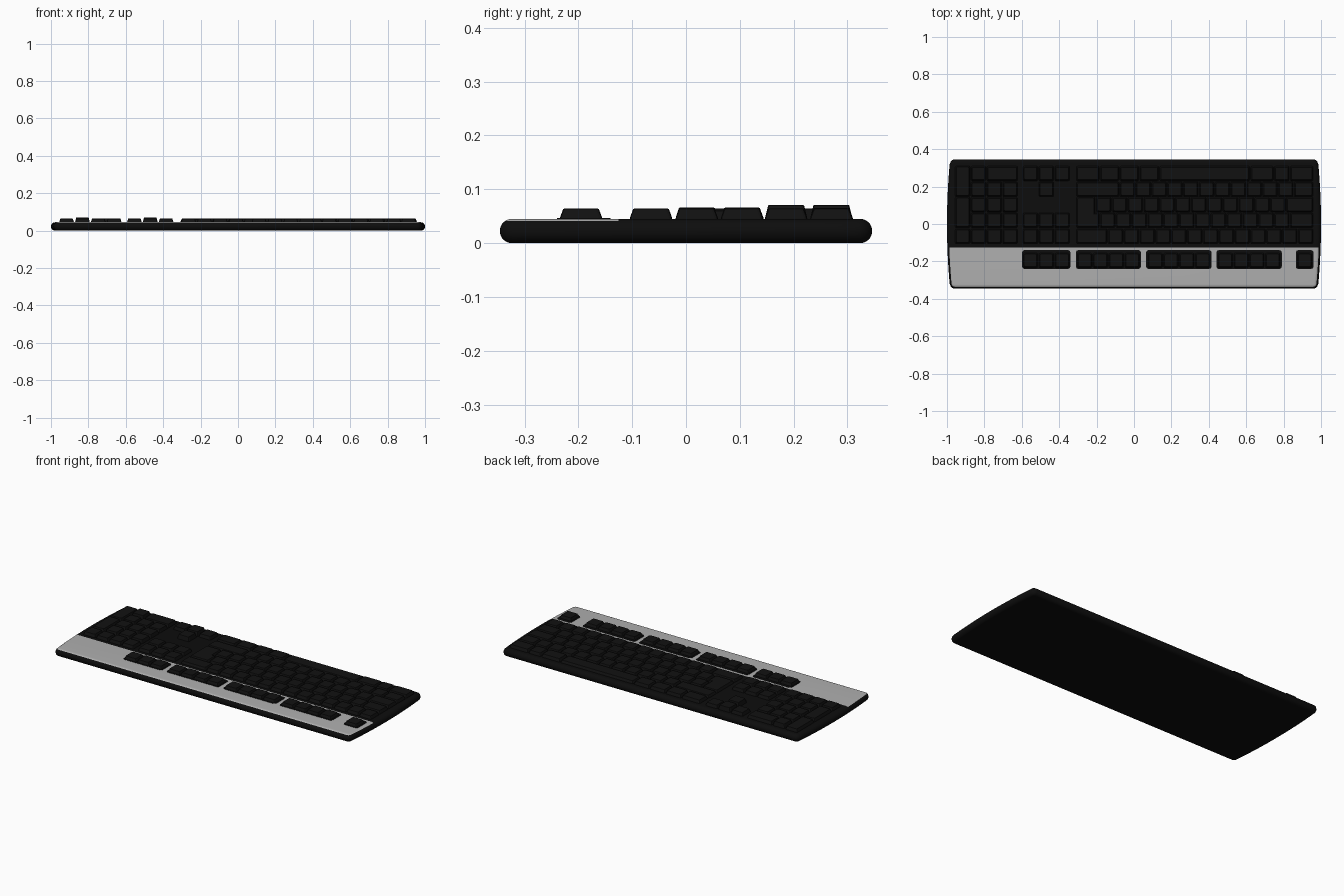
import bpy, bmesh, math

if "Cube" in bpy.data.objects:
    bpy.data.objects.remove(bpy.data.objects["Cube"])

def material(name, v):
    m = bpy.data.materials.new(name)
    m.diffuse_color = (v, v, v, 1)
    m.use_nodes = True
    m.node_tree.nodes["Principled BSDF"].inputs["Base Color"].default_value = m.diffuse_color
    return m

BLACK = material("case black", 0.004)
KEY = material("key black", 0.0055)
GREY = material("panel grey", 0.43)

def finish(name, bm, mats, smooth=False):
    bmesh.ops.recalc_face_normals(bm, faces=bm.faces)
    me = bpy.data.meshes.new(name)
    bm.to_mesh(me)
    bm.free()
    ob = bpy.data.objects.new(name, me)
    bpy.context.collection.objects.link(ob)
    for m in mats:
        me.materials.append(m)
    if smooth:
        bpy.ops.object.select_all(action='DESELECT')
        ob.select_set(True)
        bpy.context.view_layer.objects.active = ob
        bpy.ops.object.shade_smooth_by_angle(angle=math.radians(35))
    return ob

def loft(bm, rings):
    # stack rings of points into a closed solid
    loops = [[bm.verts.new(p) for p in r] for r in rings]
    n = len(loops[0])
    for a, b in zip(loops, loops[1:]):
        for i in range(n):
            bm.faces.new((a[i], a[(i + 1) % n], b[(i + 1) % n], b[i]))
    bm.faces.new(loops[0][::-1])
    bm.faces.new(loops[-1])

def round_rect(cx, cy, w, h, r, z, seg=2):
    pts = []
    for k, (sx, sy) in enumerate(((1, 1), (-1, 1), (-1, -1), (1, -1))):
        for i in range(seg + 1):
            a = (k + i / seg) * math.pi / 2
            pts.append((cx + sx * (w / 2 - r) + r * math.cos(a),
                        cy + sy * (h / 2 - r) + r * math.sin(a), z))
    return pts

# Case: bulged ends, fully rounded rim
R, HY = 0.0225, 0.346

def outline(d, z):
    y1, rc = HY - d, 0.025 - d
    def hx(y):
        return 0.983 + 0.017 * (1 - (y / HY) ** 2) - d
    right = [(hx(y1) - rc + rc * math.sin(a), -y1 + rc - rc * math.cos(a))
             for a in (0, math.pi / 6, math.pi / 3)]
    right += [(hx(y), y) for y in ((-1 + i / 8) * (y1 - rc) for i in range(17))]
    right += [(x, -y) for x, y in right[2::-1]]
    return [(x, y, z) for x, y in right] + [(-x, y, z) for x, y in right[::-1]]

bm = bmesh.new()
rings = []
for i in range(17):
    t = math.pi * (i / 16 - 0.5)
    rings.append(outline(R * (1 - math.cos(t)), R + R * math.sin(t)))
loft(bm, rings)
bmesh.ops.bisect_plane(bm, geom=bm.verts[:] + bm.edges[:] + bm.faces[:],
                       plane_co=(0, -0.125, 0), plane_no=(0, 1, 0))
# grey strip: top of the case behind the main keys
for f in bm.faces:
    c = f.calc_center_median()
    if c.y < -0.125 and c.z > 0.0405:
        f.material_index = 1
finish("case", bm, [BLACK, GREY], True)

# Black trays under the function keys
bm = bmesh.new()
TOP = 2 * R
for x0, x1 in ((0.865, 0.96), (0.44, 0.79), (0.065, 0.415), (-0.311, 0.037), (-0.598, -0.34)):
    c, w = (x0 + x1) / 2, x1 - x0
    loft(bm, [round_rect(c, -0.19, w, 0.1, 0.012, TOP - 0.004),
              round_rect(c, -0.19, w, 0.1, 0.012, TOP + 0.002)])
finish("function_trays", bm, [BLACK])

# Keys: tapered blocks; x runs towards -x because the keyboard faces the back
U = 0.0847
ROWS = [-0.065, 0.020, 0.104, 0.186, 0.270]
FROW = -0.195

def key(bm, x, y, w=1, h=1, top=0.064):
    cx, cy = x - w * U / 2, y + (h - 1) * U / 2
    kw, kh = w * U - 0.005, h * U - 0.005
    loft(bm, [round_rect(cx, cy, kw, kh, 0.006, TOP - 0.003),
              round_rect(cx, cy, kw - 0.002, kh - 0.002, 0.006, TOP + 0.003),
              round_rect(cx, cy, kw - 0.013, kh - 0.013, 0.006, top - 0.001),
              round_rect(cx, cy, kw - 0.017, kh - 0.017, 0.005, top)])

# Main key block
bm = bmesh.new()
layout = [[1] * 13 + [2],
          [1.5] + [1] * 12,
          [1.75] + [1] * 12,
          [1.25] + [1] * 11 + [2.75],
          [1.5, 1, 1.5, 5.75, 1.25, 1.25, 1.25, 1.5]]
for y, widths in zip(ROWS, layout):
    x = 0.96
    for w in widths:
        key(bm, x, y, w, top=0.061 if w > 1.9 else 0.064)
        x -= w * U
# two-row enter key
key(bm, 0.96 - 13.5 * U, ROWS[1], 1.5, top=0.061)
key(bm, 0.96 - 13.75 * U, ROWS[1], 1.25, 2, top=0.061)
finish("main_keys", bm, [KEY])

# Function keys
bm = bmesh.new()
key(bm, 0.912 + U / 2, FROW)
for c in (0.615, 0.24, -0.137):
    for i in range(4):
        key(bm, c + (2 - i) * U, FROW)
for i in range(3):
    key(bm, -0.469 + (1.5 - i) * U, FROW)
finish("function_keys", bm, [KEY])

# Navigation and arrow keys
bm = bmesh.new()
for i in range(3):
    x = -0.469 + (1.5 - i) * U
    key(bm, x, ROWS[0])
    key(bm, x, ROWS[1])
    key(bm, x, ROWS[4], top=0.071 if i == 1 else 0.065)
key(bm, -0.469 + U / 2, ROWS[3], top=0.071)
finish("navigation_keys", bm, [KEY])

# Number pad
bm = bmesh.new()
NX = -0.62
for i in range(4):
    key(bm, NX - i * U, ROWS[0])
for r in (1, 2, 3):
    for i in range(3):
        key(bm, NX - i * U, ROWS[r], top=0.066)
key(bm, NX - 3 * U, ROWS[1], 1, 2, 0.064)
key(bm, NX - 3 * U, ROWS[3], 1, 2, 0.064)
key(bm, NX, ROWS[4], 2, top=0.065)
key(bm, NX - 2 * U, ROWS[4], top=0.071)
finish("number_pad_keys", bm, [KEY])
